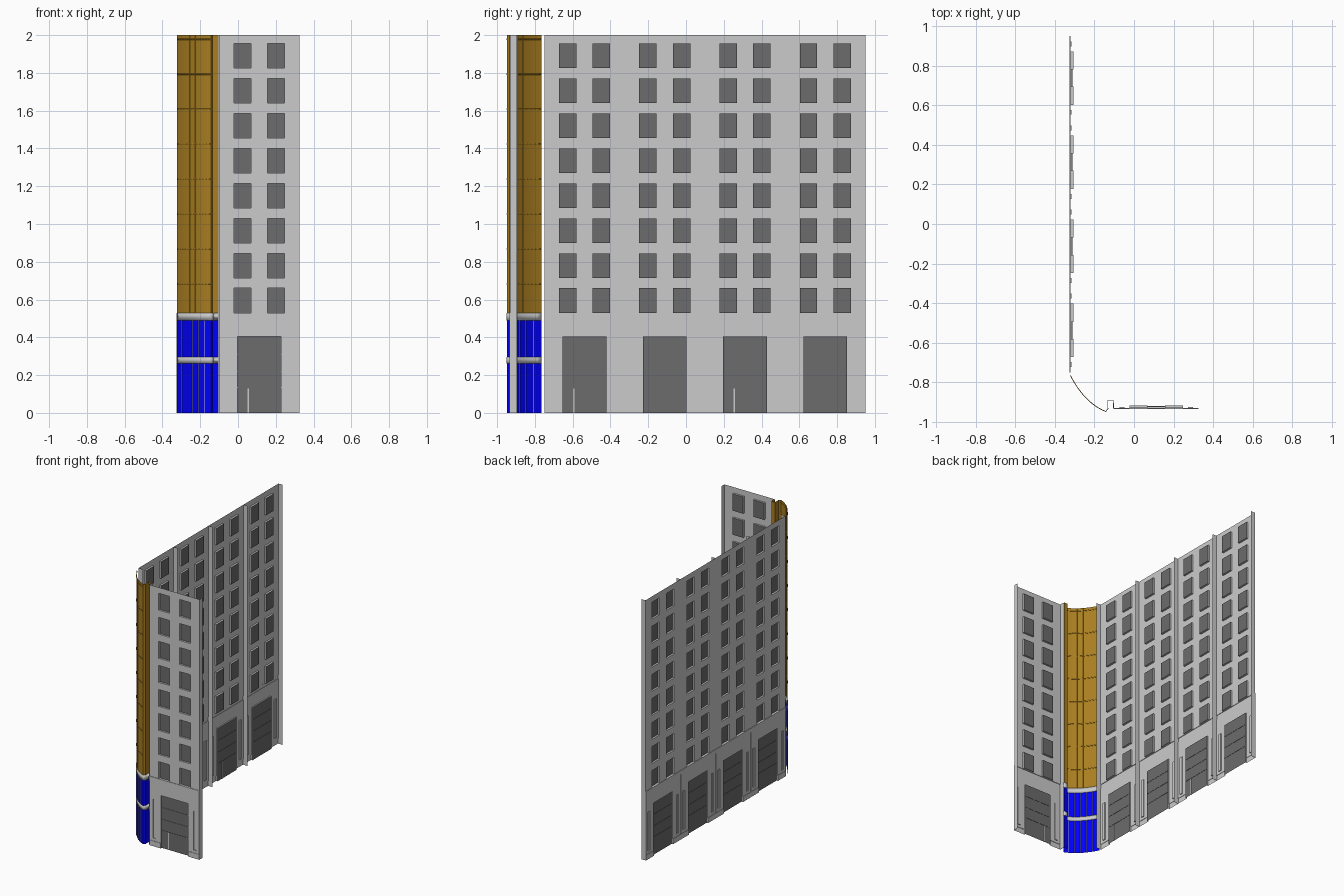
import bpy, bmesh, math
from mathutils import Matrix, Vector

if "Cube" in bpy.data.objects:
    bpy.data.objects.remove(bpy.data.objects["Cube"])


def material(name, rgb):
    m = bpy.data.materials.new(name)
    m.diffuse_color = (*rgb, 1)
    m.use_nodes = True
    m.node_tree.nodes["Principled BSDF"].inputs["Base Color"].default_value = m.diffuse_color
    return m


GLASS = material("dark_glass", (0.15, 0.15, 0.15))
BROWN = material("brown_cladding", (0.40, 0.21, 0.015))
BLUE = material("blue_glass", (0.0, 0.0, 1.0))


def make_mesh(name, bm, mat=None):
    bmesh.ops.remove_doubles(bm, verts=bm.verts, dist=1e-5)
    me = bpy.data.meshes.new(name)
    bm.to_mesh(me)
    bm.free()
    if mat:
        me.materials.append(mat)
    return me


def place(name, me, matrix=Matrix()):
    ob = bpy.data.objects.new(name, me)
    ob.matrix_world = matrix
    bpy.context.collection.objects.link(ob)
    return ob


def quad(bm, *pts):
    bm.faces.new([bm.verts.new(p) for p in pts])


def box(bm, lo, hi):
    lo, hi = Vector(lo), Vector(hi)
    size = hi - lo
    bmesh.ops.create_cube(bm, size=1, matrix=Matrix.Translation((lo + hi) / 2)
                          @ Matrix.Diagonal((*size, 1)))


# Bay layout: x across the bay, y inward from the street, z up
HALF = 0.2125
FLOORS = [(0.53 + 0.185 * i, 0.66 + 0.185 * i) for i in range(8)]
WIN = [(-0.135, -0.043), (0.043, 0.135)]
DOOR, DOOR_TOP = 0.116, 0.405
PANEL = (0.16, 0.185)
US = sorted({-HALF, HALF, -DOOR, DOOR, *WIN[0], *WIN[1],
             *PANEL, -PANEL[0], -PANEL[1]})
ZS = sorted({0, 0.04, 0.06, 0.36, DOOR_TOP, 0.50, 2.0,
             *[z for f in FLOORS for z in f]})


def cell(u, z):
    """Depth of the facade at a point, and whether it is glazed."""
    if z < DOOR_TOP and abs(u) < DOOR:
        return 0.012, True
    if z > 0.53:
        if any(a < u < b for a, b in WIN):
            if any(a < z < b for a, b in FLOORS):
                return 0.018, True
        return 0.004, False
    if 0.06 < z < 0.36 and PANEL[0] < abs(u) < PANEL[1]:
        return 0.010, False
    if z < 0.04 or z > 0.50:
        return 0.0, False
    return 0.003, False


def bay_meshes():
    wall, glass = bmesh.new(), bmesh.new()
    nu, nz = len(US) - 1, len(ZS) - 1
    grid = [[cell((US[i] + US[i + 1]) / 2, (ZS[j] + ZS[j + 1]) / 2)
             for j in range(nz)] for i in range(nu)]
    for i in range(nu):
        for j in range(nz):
            a, b, c, e = US[i], US[i + 1], ZS[j], ZS[j + 1]
            d, glazed = grid[i][j]
            quad(glass if glazed else wall,
                 (a, d, c), (b, d, c), (b, d, e), (a, d, e))
            # reveals where the depth steps
            if i + 1 < nu and abs(grid[i + 1][j][0] - d) > 1e-6:
                d2 = grid[i + 1][j][0]
                quad(wall, (b, d, c), (b, d2, c), (b, d2, e), (b, d, e))
            if j + 1 < nz and abs(grid[i][j + 1][0] - d) > 1e-6:
                d2 = grid[i][j + 1][0]
                quad(wall, (a, d, e), (b, d, e), (b, d2, e), (a, d2, e))
    # side returns at the bay edges
    for s in (-1, 1):
        x = s * HALF
        for z0, z1, d in ((0, 0.53, 0.0), (0.53, 2.0, 0.004)):
            pts = [(x, d, z0), (x, 0.04, z0), (x, 0.04, z1), (x, d, z1)]
            quad(wall, *(pts if s > 0 else pts[::-1]))
    return make_mesh("bay_wall", wall), make_mesh("bay_glass", glass, GLASS)


wall_me, glass_me = bay_meshes()

# Shopfront glazing bars
bm = bmesh.new()
for z in (0.135, 0.22, 0.31):
    box(bm, (-DOOR, 0.010, z - 0.002), (DOOR, 0.014, z + 0.002))
bars_me = make_mesh("shopfront_bars", bm, GLASS)
bm = bmesh.new()
box(bm, (0.054, 0.009, 0), (0.062, 0.016, 0.13))
jamb_me = make_mesh("door_jamb", bm)

# One bay on the front, four along the left side
turn = Matrix.Rotation(-math.pi / 2, 4, 'Z')
bays = [("front", Matrix.Translation((0.1125, -0.935, 0)))]
for k in range(4):
    bays.append((f"side_{k + 1}",
                 Matrix.Translation((-0.325, 0.95 - HALF - 0.425 * k, 0)) @ turn))
for k, (name, mtx) in enumerate(bays):
    place(name + "_bay_wall", wall_me, mtx)
    place(name + "_bay_glass", glass_me, mtx)
    place(name + "_shopfront_bars", bars_me, mtx)
    if k == 0:
        place(name + "_door_jamb", jamb_me, mtx @ Matrix.Translation((-0.115, 0, 0)))
    elif k % 2 == 1 - 1:
        place(name + "_door_jamb", jamb_me, mtx)

# Curved corner: quadratic curve in plan, then a small return to the front bay
P0, P1, P2 = Vector((-0.322, -0.765)), Vector((-0.25, -0.905)), Vector((-0.143, -0.948))
N = 12
curve = [P0 * (1 - t) ** 2 + P1 * 2 * t * (1 - t) + P2 * t * t
         for t in (i / N for i in range(N + 1))]
plan = curve + [Vector(p) for p in
                ((-0.132, -0.935), (-0.132, -0.89), (-0.104, -0.89), (-0.104, -0.933))]


def ribbon(name, path, spans, mat=None, thick=0):
    bm = bmesh.new()
    for z0, z1 in spans:
        for p, q in zip(path, path[1:]):
            quad(bm, (*p, z0), (*q, z0), (*q, z1), (*p, z1))
    ob = place(name, make_mesh(name, bm, mat))
    if thick:
        mod = ob.modifiers.new("thickness", 'SOLIDIFY')
        mod.thickness, mod.offset = thick, 0
    bpy.ops.object.select_all(action='DESELECT')
    ob.select_set(True)
    bpy.context.view_layer.objects.active = ob
    bpy.ops.object.shade_smooth_by_angle(angle=math.radians(25))
    return ob


def ribs(name, indices, spans, w, mat=None):
    bm = bmesh.new()
    for i in indices:
        p = curve[i]
        for z0, z1 in spans:
            box(bm, (p.x - w, p.y - w, z0), (p.x + w, p.y + w, z1))
    place(name, make_mesh(name, bm, mat))


glass_spans = [(0, 0.262), (0.295, 0.49)]
ribbon("corner_cladding", plan, [(0.53, 2.0)], BROWN)
ribbon("corner_glass", plan, glass_spans, BLUE)
ribbon("corner_bands", plan, [(0.262, 0.295), (0.49, 0.53)], None, 0.004)
ribbon("cladding_joints", curve,
       [(b + 0.02, b + 0.026) for a, b in FLOORS], BROWN, 0.003)
ribs("corner_mullions", range(2, N, 2), glass_spans, 0.0012)
ribs("cladding_ribs", (5, 7), [(0.53, 2.0)], 0.0015, BROWN)
